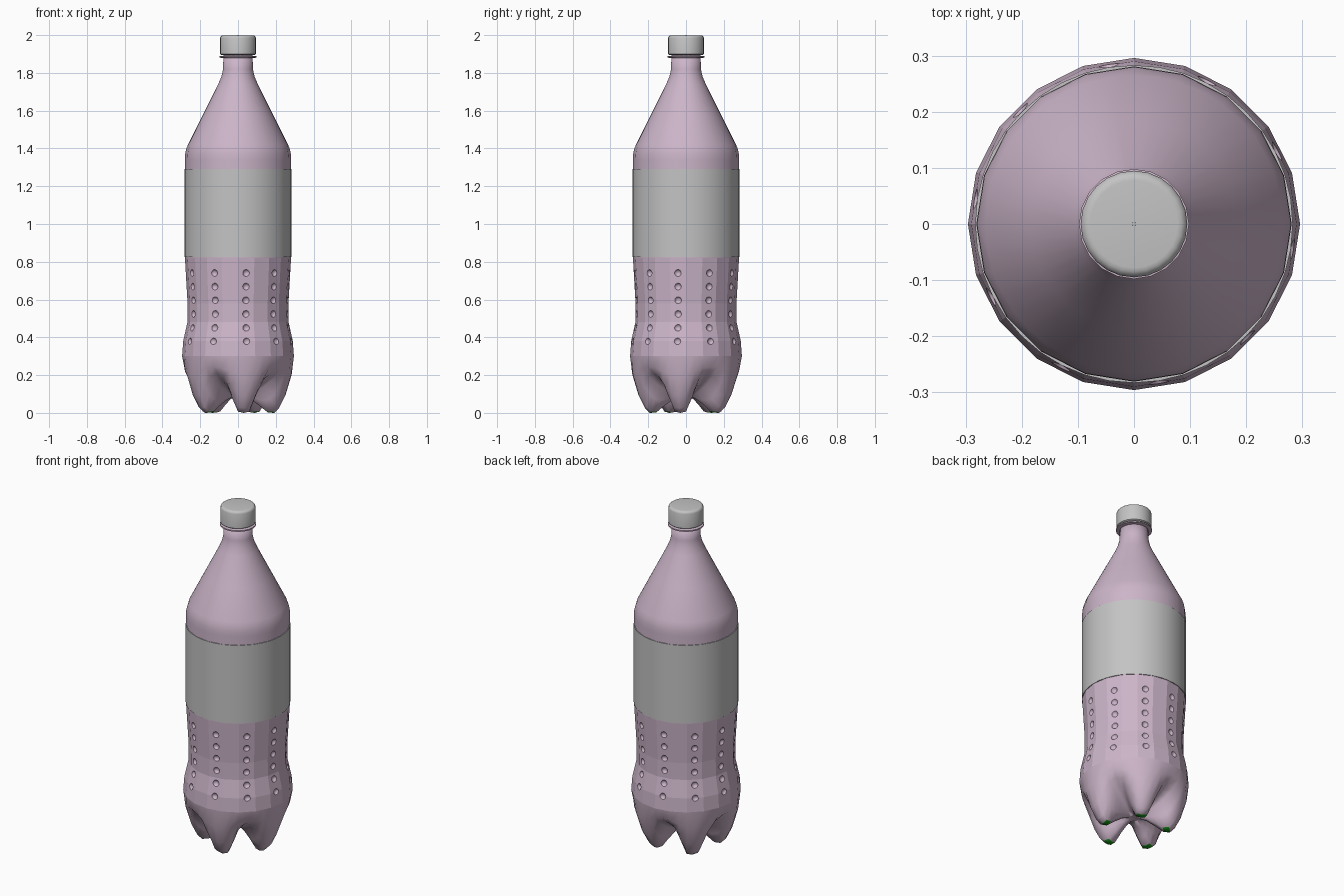
import bpy, bmesh
from math import sin, cos, radians, pi
from mathutils import Matrix, Vector

if "Cube" in bpy.data.objects:
    bpy.data.objects.remove(bpy.data.objects["Cube"])


def material(name, rgb):
    m = bpy.data.materials.new(name)
    m.use_nodes = True
    m.diffuse_color = (*rgb, 1)
    m.node_tree.nodes["Principled BSDF"].inputs["Base Color"].default_value = (*rgb, 1)
    return m


PINK = material("pale pink plastic", (0.60, 0.46, 0.58))
GREY = material("light grey", (0.55, 0.55, 0.55))
GREEN = material("green foot pad", (0.01, 0.30, 0.01))


def finish(bm, name, mats):
    bmesh.ops.recalc_face_normals(bm, faces=bm.faces)
    me = bpy.data.meshes.new(name)
    bm.to_mesh(me)
    bm.free()
    for m in mats:
        me.materials.append(m)
    ob = bpy.data.objects.new(name, me)
    bpy.context.collection.objects.link(ob)
    return ob


def skin(bm, rings, cap_start=True, cap_end=True):
    """Bridge successive vertex loops with quads and close the ends."""
    for a, b in zip(rings, rings[1:]):
        for i in range(len(a)):
            j = (i + 1) % len(a)
            bm.faces.new((a[i], a[j], b[j], b[i]))
    if cap_start:
        bm.faces.new(rings[0])
    if cap_end:
        bm.faces.new(rings[-1])


def lathe(name, profile, sides, mat, angle=35):
    bm = bmesh.new()
    rings = [[bm.verts.new((r * cos(2 * pi * i / sides), r * sin(2 * pi * i / sides), z))
              for i in range(sides)] for r, z in profile]
    skin(bm, rings)
    ob = finish(bm, name, [mat])
    bpy.ops.object.select_all(action="DESELECT")
    ob.select_set(True)
    bpy.context.view_layer.objects.active = ob
    bpy.ops.object.shade_smooth_by_angle(angle=radians(angle))
    return ob


# Bottle body: five-lobed base, panelled grip, shoulder and neck
STEPS = 40
LOBE_ANGLE = -9
FLAT = cos(radians(9))
WEIGHT = (1, 0.96, 0.55, 0.13, 0)          # foot to valley, every 9 degrees
FOOT = [(0.03, 0.085), (0.07, 0.07), (0.12, 0.035), (0.16, 0.002), (0.195, 0),
        (0.22, 0.025), (0.252, 0.09), (0.284, 0.2)]
VALLEY = [(0.03, 0.09), (0.06, 0.10), (0.10, 0.12), (0.14, 0.145), (0.175, 0.165),
          (0.205, 0.185), (0.245, 0.21), (0.284, 0.245)]
GRIP = [(0.296, 0.3), (0.29, 0.38), (0.268, 0.48), (0.267, 0.58), (0.274, 0.7), (0.281, 0.82)]
SHOULDER = [(0.281, 1.34), (0.28, 1.37), (0.275, 1.395), (0.265, 1.42), (0.185, 1.58),
            (0.105, 1.74), (0.088, 1.78), (0.079, 1.82), (0.077, 1.9)]

bm = bmesh.new()
angles = [radians(360 / STEPS * i) for i in range(STEPS)]
rings = []
for (rf, zf), (rv, zv) in zip(FOOT, VALLEY):
    ring = []
    for i, a in enumerate(angles):
        k = (i + 1) % 8                    # steps away from the nearest foot
        w = WEIGHT[min(k, 8 - k)]
        r, z = rv + (rf - rv) * w, zv + (zf - zv) * w
        ring.append(bm.verts.new((r * cos(a), r * sin(a), z)))
    rings.append(ring)
for r, z in GRIP + SHOULDER:
    ring = []
    for i, a in enumerate(angles):
        q = r * (FLAT if i % 2 and z < 1.4 else 1)
        ring.append(bm.verts.new((q * cos(a), q * sin(a), z)))
    rings.append(ring)
skin(bm, rings)
for f in bm.faces:
    c = f.calc_center_median()
    f.smooth = c.z < 0.3 or c.z > 0.82
    if c.z < 0.012:
        f.material_index = 1
for e in bm.edges:
    if len(e.link_faces) == 2 and e.calc_face_angle(0) > radians(40):
        e.smooth = False
body = finish(bm, "bottle_body", [PINK, GREEN])


# Dimples: ten columns of six, cut into the grip panels
def grip_radius(z):
    for (r0, z0), (r1, z1) in zip(GRIP, GRIP[1:]):
        if z0 <= z <= z1:
            return r0 + (r1 - r0) * (z - z0) / (z1 - z0)
    return GRIP[-1][0]


bm = bmesh.new()
for col in range(10):
    a = radians(LOBE_ANGLE + 36 * col)
    for row in range(6):
        z = 0.38 + 0.072 * row
        r = grip_radius(z) * FLAT + 0.008
        place = Matrix.Translation(Vector((r * cos(a), r * sin(a), z)))
        bmesh.ops.create_uvsphere(bm, u_segments=12, v_segments=8, radius=0.02, matrix=place)
for f in bm.faces:
    f.smooth = True
cutter = finish(bm, "dimple_cutter", [PINK])
cutter.hide_render = True
cutter.hide_viewport = True
cut = body.modifiers.new("dimples", "BOOLEAN")
cut.operation = "DIFFERENCE"
cut.solver = "EXACT"
cut.object = cutter

# Wrapped label
lathe("label", [(0.283, 0.825), (0.283, 1.29)], 40, GREY)

# Neck ring, cap and the small moulding mark on top
lathe("neck_ring", [(0.076, 1.878), (0.098, 1.881), (0.098, 1.888), (0.076, 1.891)], 20, PINK)
lathe("cap", [(0.09, 1.896), (0.095, 1.9), (0.095, 1.985), (0.092, 1.993), (0.085, 1.998),
              (0.078, 1.999)], 24, GREY, 50)
lathe("cap_mark", [(0.004, 1.995), (0.003, 2.0)], 8, GREY)
